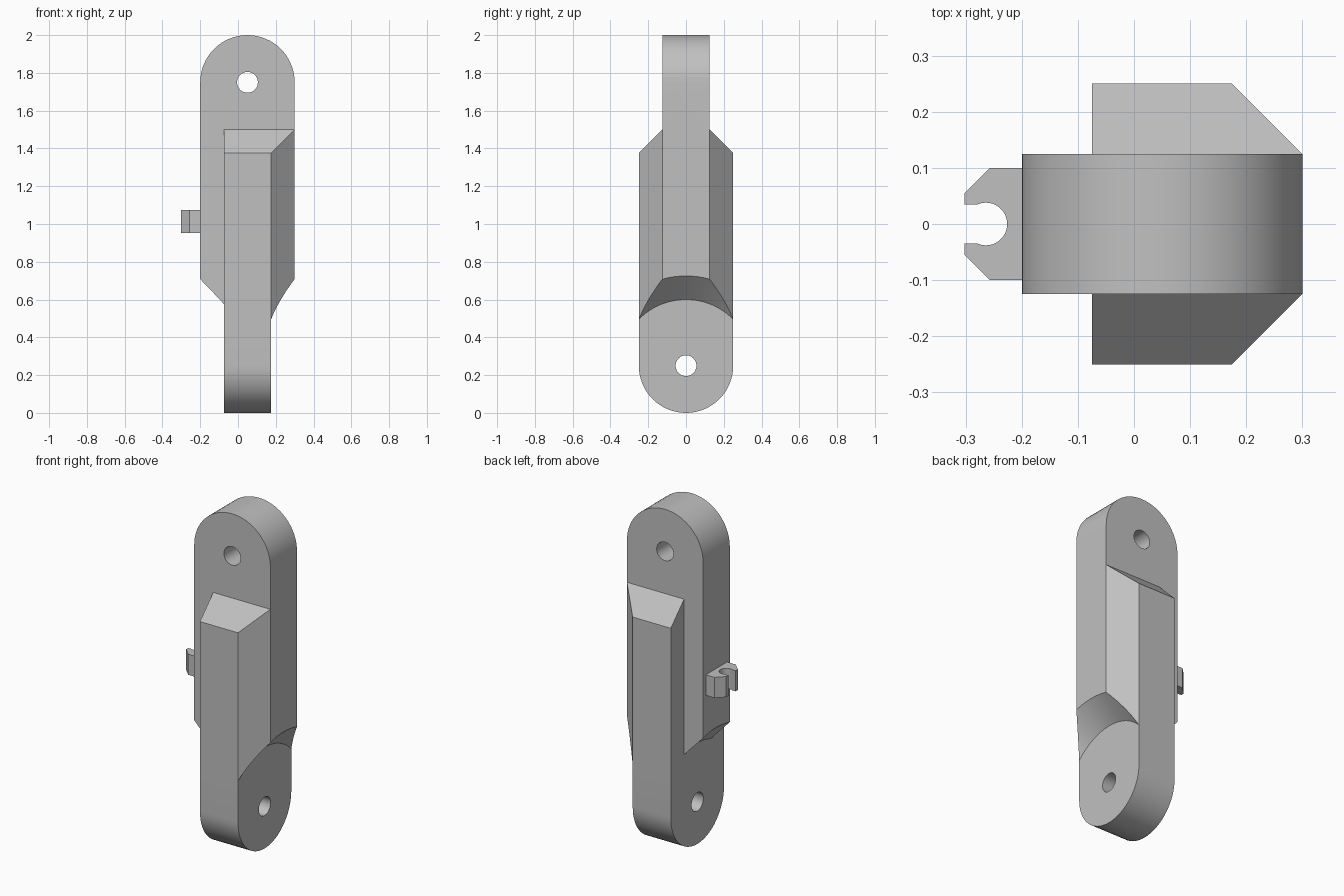
import bpy, bmesh
from math import cos, sin, radians
from mathutils import Matrix, Vector

if "Cube" in bpy.data.objects:
    bpy.data.objects.remove(bpy.data.objects["Cube"], do_unlink=True)

grey = bpy.data.materials.new("plain grey")
grey.use_nodes = True
colour = (0.53, 0.53, 0.53, 1)
grey.diffuse_color = colour
grey.node_tree.nodes["Principled BSDF"].inputs["Base Color"].default_value = colour


def finish(name, bm):
    bmesh.ops.recalc_face_normals(bm, faces=bm.faces)
    mesh = bpy.data.meshes.new(name)
    bm.to_mesh(mesh)
    bm.free()
    mesh.materials.append(grey)
    ob = bpy.data.objects.new(name, mesh)
    bpy.context.collection.objects.link(ob)
    return ob


def prism(name, points, axis, start, end):
    """Extrude a 2D outline along the x, y or z axis."""
    def place(p, d):
        co = list(p)
        co.insert("xyz".index(axis), d)
        return Vector(co)
    bm = bmesh.new()
    face = bm.faces.new([bm.verts.new(place(p, start)) for p in points])
    side = bmesh.ops.extrude_face_region(bm, geom=[face], use_keep_orig=True)
    moved = [v for v in side["geom"] if isinstance(v, bmesh.types.BMVert)]
    bmesh.ops.translate(bm, verts=moved, vec=place((0, 0), end - start))
    return finish(name, bm)


def cone(name, r1, r2, depth, centre, turn, axis):
    bm = bmesh.new()
    bmesh.ops.create_cone(bm, cap_ends=True, segments=96, radius1=r1, radius2=r2,
                          depth=depth, matrix=Matrix.Translation(centre)
                          @ Matrix.Rotation(radians(turn), 4, axis))
    return finish(name, bm)


def arc(cx, cy, r, a, b, n=32):
    angles = [radians(a + (b - a) * i / n) for i in range(n + 1)]
    return [(cx + r * cos(t), cy + r * sin(t)) for t in angles]


def combine(target, tool, operation):
    mod = target.modifiers.new("combine", 'BOOLEAN')
    mod.operation, mod.solver, mod.object = operation, 'EXACT', tool
    bpy.context.view_layer.objects.active = target
    bpy.ops.object.modifier_apply(modifier=mod.name)
    bpy.data.objects.remove(tool, do_unlink=True)


# Lower eye and thick centre, with sloped shoulders and chamfered corners
core = prism("core", arc(0, 0.25, 0.25, 180, 360)
             + [(0.25, 1.375), (0, 1.625), (-0.25, 1.375)], "x", -0.075, 0.3)
chamfer = prism("chamfer", [(-0.2, -0.4), (0.025, -0.4), (0.4, -0.025),
                            (0.4, 0.025), (0.025, 0.4), (-0.2, 0.4)], "z", -0.2, 1.8)
combine(core, chamfer, 'INTERSECT')

# Upper eye plate, turned a quarter from the lower eye
link = prism("twisted_link", arc(0.05, 1.75, 0.25, 0, 180)
             + [(-0.2, 0.4), (0.3, 0.4)], "y", -0.125, 0.125)
combine(link, core, 'UNION')

# Conical clearance on both sides of the lower eye
for x, sign in ((0.175, 1), (-0.075, -1)):
    combine(link, cone("clearance", 0.35, 0.55, 0.2, (x + sign * 0.1, 0, 0.25),
                       sign * 90, 'Y'), 'DIFFERENCE')

# Pin holes
combine(link, cone("upper_hole", 0.055, 0.055, 1, (0.05, 0, 1.75), 90, 'X'), 'DIFFERENCE')
combine(link, cone("lower_hole", 0.055, 0.055, 1, (0.05, 0, 0.25), 90, 'Y'), 'DIFFERENCE')

# Small open clip on the side
clip = prism("side_clip", [(-0.2, -0.1), (-0.2, 0.1), (-0.257, 0.1), (-0.302, 0.055),
                           (-0.302, 0.035)] + arc(-0.264, 0, 0.038, 113, -113)
             + [(-0.302, -0.035), (-0.302, -0.055), (-0.257, -0.1)], "z", 0.953, 1.075)

# Smooth curved faces, keep edges crisp
bpy.context.view_layer.update()
for ob in (link, clip):
    ob.select_set(True)
bpy.context.view_layer.objects.active = link
bpy.ops.object.shade_smooth_by_angle(angle=radians(20))
